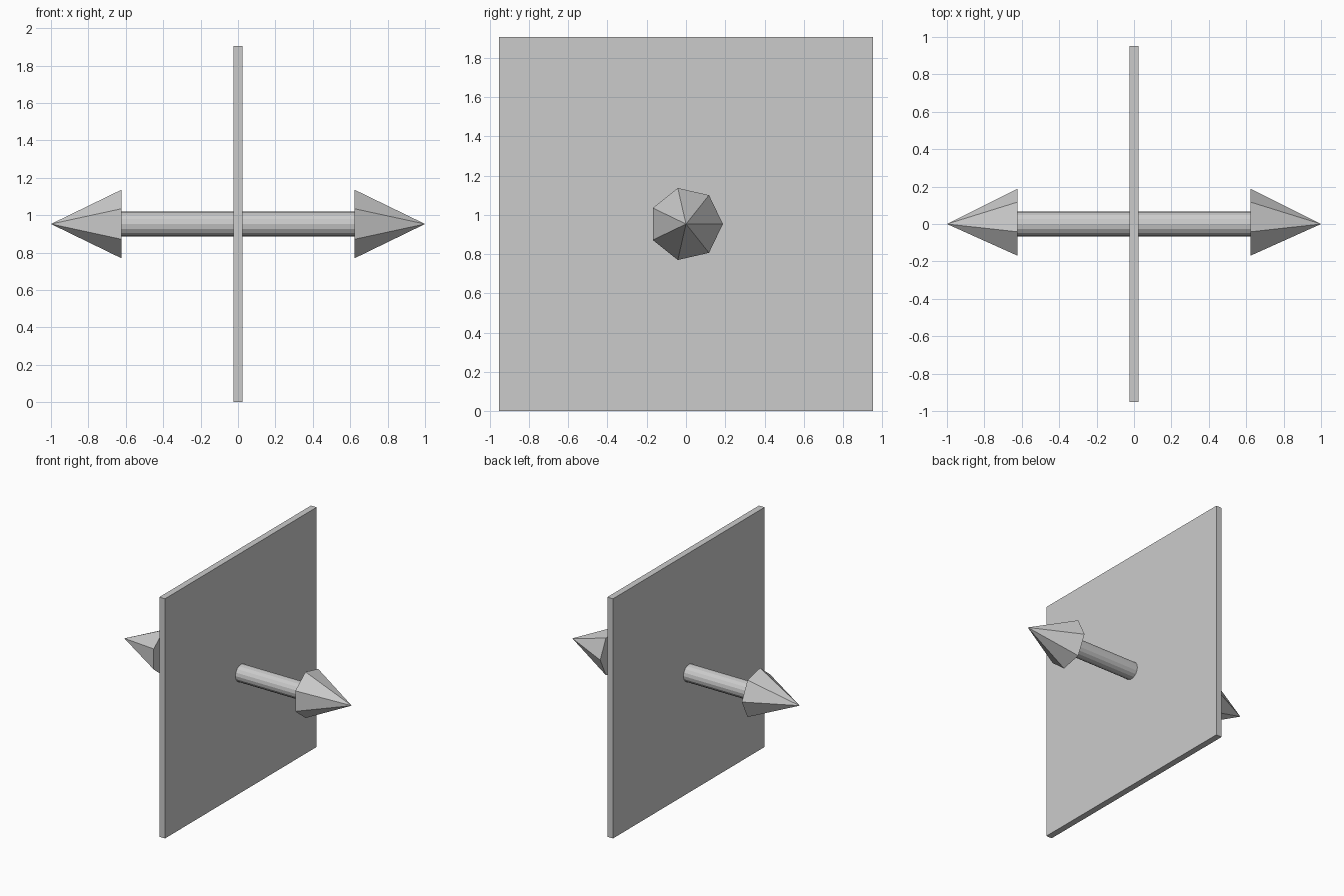
import bpy, bmesh
from math import cos, sin, tau

if "Cube" in bpy.data.objects:
    bpy.data.objects.remove(bpy.data.objects["Cube"])

MID = 0.953  # height of the arrow axis


def new_object(name, bm):
    bmesh.ops.recalc_face_normals(bm, faces=bm.faces)
    mesh = bpy.data.meshes.new(name)
    bm.to_mesh(mesh)
    bm.free()
    obj = bpy.data.objects.new(name, mesh)
    bpy.context.collection.objects.link(obj)
    return obj


def ring(bm, x, radius, sides):
    # polygon around the x axis, first corner towards +y
    return [bm.verts.new((x, radius * cos(tau * i / sides), MID + radius * sin(tau * i / sides)))
            for i in range(sides)]


# Square plate
bpy.ops.mesh.primitive_cube_add(size=1, location=(0, 0, MID))
plate = bpy.context.object
plate.name = "plate"
plate.scale = (0.05, 2 * MID, 2 * MID)

# Shaft through the plate
N = 16
bm = bmesh.new()
a, b = ring(bm, -0.623, 0.068, N), ring(bm, 0.623, 0.068, N)
for i in range(N):
    j = (i + 1) % N
    bm.faces.new((a[i], a[j], b[j], b[i]))
bm.faces.new(a)
bm.faces.new(b)
new_object("shaft", bm)

# Seven-sided arrowheads, mirrored at both ends
bm = bmesh.new()
base = ring(bm, 0.623, 0.188, 7)
tip = bm.verts.new((1, 0, MID))
for i in range(7):
    bm.faces.new((base[i], base[(i + 1) % 7], tip))
bm.faces.new(base)
heads = new_object("arrowheads", bm)
heads.modifiers.new("Mirror", 'MIRROR').use_axis = (True, False, False)
